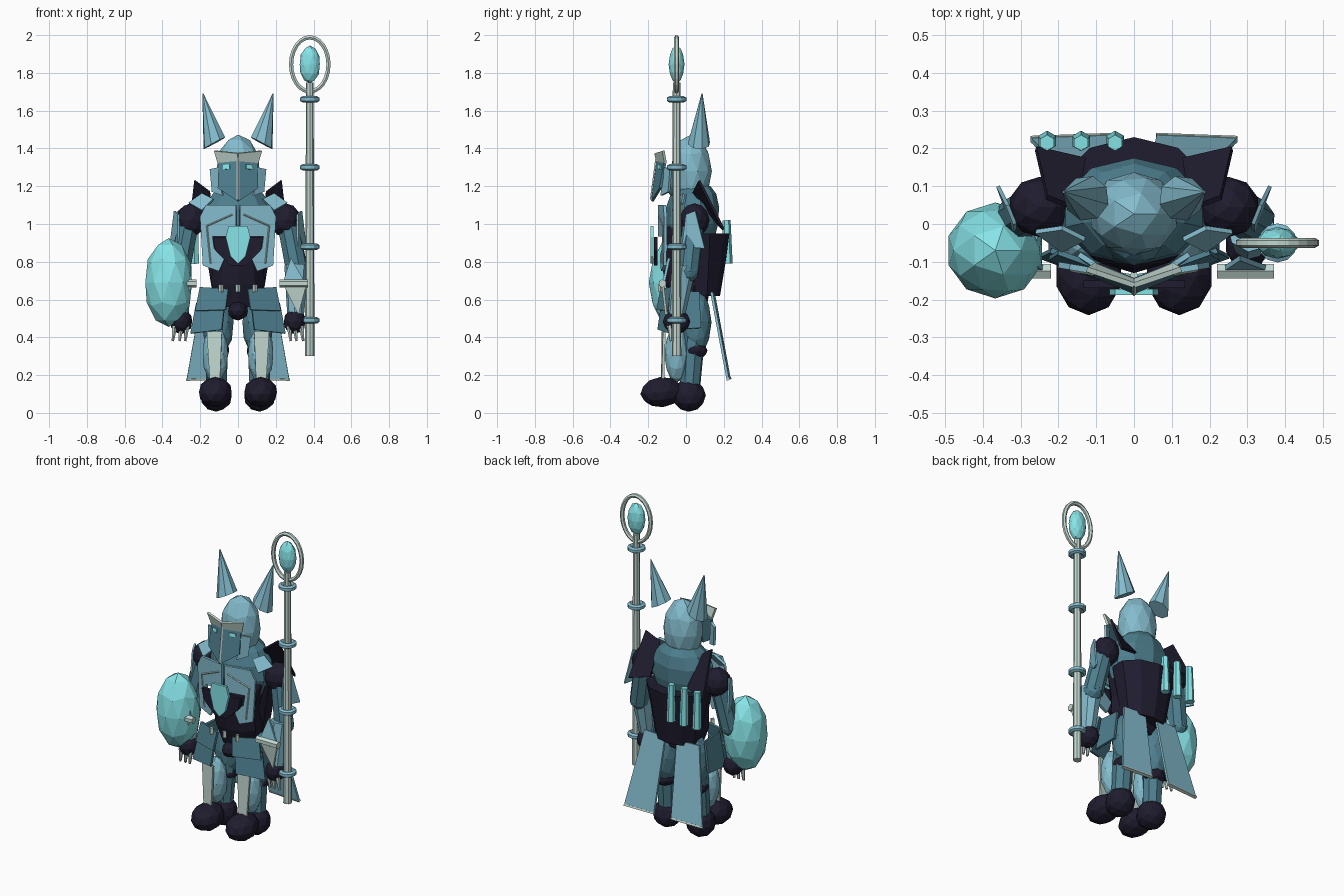
import bpy, bmesh, math
from mathutils import Vector, Matrix


def material(name, rgb):
    m = bpy.data.materials.new(name)
    m.diffuse_color = (*rgb, 1)
    return m


DARK = material("dark_navy", (0.014, 0.012, 0.028))
TEAL = material("deep_teal", (0.075, 0.21, 0.27))
BLUE = material("pale_blue", (0.23, 0.50, 0.61))
CYAN = material("bright_cyan", (0.24, 0.77, 0.80))
BONE = material("bone_grey", (0.54, 0.68, 0.63))


def finish(name, bm, mat):
    bmesh.ops.recalc_face_normals(bm, faces=bm.faces)
    me = bpy.data.meshes.new(name)
    bm.to_mesh(me)
    bm.free()
    me.materials.append(mat)
    ob = bpy.data.objects.new(name, me)
    bpy.context.collection.objects.link(ob)
    return ob


def flip(p, s):
    return Vector((p[0] * s, p[1], p[2]))


def ball(name, loc, radii, mat, sub=2, tilt=0):
    bm = bmesh.new()
    bmesh.ops.create_icosphere(bm, subdivisions=sub, radius=1)
    m = Matrix.Translation(loc) @ Matrix.Rotation(tilt, 4, 'X') @ Matrix.Diagonal((*radii, 1))
    bm.transform(m)
    return finish(name, bm, mat)


def rod(name, p, q, r1, r2, mat, sides=8):
    p, q = Vector(p), Vector(q)
    bm = bmesh.new()
    bmesh.ops.create_cone(bm, cap_ends=True, segments=sides, radius1=r1, radius2=r2, depth=(q - p).length)
    rot = (q - p).to_track_quat('Z', 'Y').to_matrix().to_4x4()
    bm.transform(Matrix.Translation((p + q) / 2) @ rot)
    return finish(name, bm, mat)


def plate(name, pts, mat, thick=0.014):
    # flat polygon given a thickness along its own normal
    pts = [Vector(p) for p in pts]
    n = Vector()
    for a, b in zip(pts, pts[1:] + pts[:1]):
        n += a.cross(b)
    n = n.normalized() * thick / 2
    bm = bmesh.new()
    front = [bm.verts.new(p + n) for p in pts]
    back = [bm.verts.new(p - n) for p in pts]
    bm.faces.new(front)
    bm.faces.new(back[::-1])
    k = len(pts)
    for i in range(k):
        j = (i + 1) % k
        bm.faces.new((front[j], front[i], back[i], back[j]))
    return finish(name, bm, mat)


def loft(name, rings, mat, sides=10):
    # rings: (z, centre y, half width, half depth)
    bm = bmesh.new()
    loops = []
    for z, cy, rx, ry in rings:
        angles = [2 * math.pi * (i + 0.5) / sides for i in range(sides)]
        loops.append([bm.verts.new((rx * math.cos(a), cy + ry * math.sin(a), z)) for a in angles])
    for lo, hi in zip(loops, loops[1:]):
        for i in range(sides):
            j = (i + 1) % sides
            bm.faces.new((lo[i], lo[j], hi[j], hi[i]))
    bm.faces.new(loops[0][::-1])
    bm.faces.new(loops[-1])
    return finish(name, bm, mat)


def ring(name, loc, ra, rb, tube, mat, upright=False, seg=24):
    bm = bmesh.new()
    loops = []
    for i in range(seg):
        a = 2 * math.pi * i / seg
        row = []
        for k in range(6):
            t = 2 * math.pi * (k + 0.5) / 6
            x = (ra + tube * math.cos(t)) * math.cos(a)
            y = (rb + tube * math.cos(t)) * math.sin(a)
            z = tube * math.sin(t)
            row.append(bm.verts.new(Vector(loc) + Vector((x, z, y) if upright else (x, y, z))))
        loops.append(row)
    for i in range(seg):
        a, b = loops[i], loops[(i + 1) % seg]
        for k in range(6):
            m = (k + 1) % 6
            bm.faces.new((a[k], b[k], b[m], a[m]))
    return finish(name, bm, mat)


# staff with collars, hoop and gem
SX, SY = 0.38, -0.05
rod("staff_shaft", (SX, SY, 0.30), (SX, SY, 1.75), 0.025, 0.02, BONE)
for z in (0.49, 0.88, 1.30, 1.66):
    ring("staff_collar", (SX, SY, z), 0.037, 0.037, 0.017, BLUE, seg=12)
ring("staff_hoop", (SX, SY, 1.845), 0.099, 0.143, 0.013, BONE, True)
ball("staff_gem", (SX, SY, 1.845), (0.056, 0.042, 0.1), CYAN)

# round orb shield
ball("orb_shield", (-0.367, -0.07, 0.69), (0.13, 0.127, 0.235), CYAN)

# torso
loft("waist", [(0.56, 0.02, 0.11, 0.09), (0.68, 0.01, 0.15, 0.12), (0.8, 0.0, 0.14, 0.13),
               (0.95, 0.01, 0.18, 0.13), (1.02, 0.03, 0.19, 0.12)], DARK)
loft("upper_chest", [(0.88, 0.03, 0.16, 0.11), (1.0, 0.03, 0.2, 0.14), (1.09, 0.035, 0.19, 0.14),
                     (1.16, 0.04, 0.14, 0.12), (1.2, 0.04, 0.09, 0.09)], TEAL)
loft("back_pack", [(0.62, 0.08, 0.14, 0.1), (0.8, 0.08, 0.17, 0.13), (0.95, 0.08, 0.2, 0.15)], DARK)
ball("pelvis", (0, -0.05, 0.54), (0.055, 0.08, 0.05), DARK)
for x in (-0.23, -0.14, -0.05):
    rod("back_tube", (x, 0.22, 0.79), (x, 0.215, 1.02), 0.027, 0.021, CYAN, 6)
for x in (-0.09, 0, 0.09):
    rod("belt_stud", (x, -0.135, 0.64), (x, -0.135, 0.68), 0.013, 0.013, BONE, 4)

# chest gem and its setting
V = [(0.135, 0.93), (0.12, 0.86), (0.04, 0.78)]
plate("gem_setting", [(x, -0.16, z) for x, z in V] + [(-x, -0.16, z) for x, z in V[::-1]], DARK, 0.02)
G = [(0.05, 0.99), (0.065, 0.93), (0.04, 0.83)]
plate("chest_gem", [(x, -0.18, z) for x, z in G] + [(0, -0.18, 0.79)]
      + [(-x, -0.18, z) for x, z in G[::-1]], CYAN, 0.016)

# head
ball("helmet", (0, 0.027, 1.28), (0.12, 0.11, 0.193), BLUE)
ball("inner_head", (0, -0.01, 1.22), (0.09, 0.1, 0.11), TEAL)
rod("nose_ridge", (0, -0.184, 1.13), (0, -0.155, 1.35), 0.007, 0.007, BONE, 4)

for s in (-1, 1):
    def P(*pts):
        return [flip(p, s) for p in pts]

    # horns, with the base slanted down towards the outside
    horn = rod("horn", *P((0.125, 0.068, 1.428), (0.186, 0.085, 1.69)), 0.061, 0.003, BLUE)
    for v in horn.data.vertices:
        if v.co.z < 1.5:
            v.co.z -= 0.3 * (abs(v.co.x) - 0.125)

    # face mask, brow, eyes and cheeks
    plate("face_mask", P((0, -0.15, 1.34), (0.1, -0.11, 1.33), (0.105, -0.135, 1.19), (0, -0.178, 1.12)), TEAL)
    plate("brow", P((0, -0.15, 1.33), (0, -0.162, 1.375), (0.125, -0.12, 1.388), (0.105, -0.108, 1.32)), BONE)
    plate("eye", P((0.042, -0.147, 1.315), (0.078, -0.132, 1.312), (0.078, -0.136, 1.288), (0.042, -0.151, 1.292)),
          CYAN, 0.009)
    plate("cheek", P((0.1, -0.11, 1.3), (0.146, -0.08, 1.29), (0.135, -0.09, 1.17), (0.08, -0.13, 1.15)), BLUE)

    # breastplate half with trim
    def chest(x, z, lift=0.0):
        return (x * s, -0.142 + 0.17 * x - lift, z)
    outline = [(0.01, 1.1), (0.17, 1.1), (0.2, 1.04), (0.185, 0.78), (0.1, 0.75),
               (0.065, 0.83), (0.125, 0.87), (0.135, 0.935), (0.01, 0.935)]
    plate("breastplate", [chest(*p) for p in outline], BLUE, 0.016)
    for a, b in (((0.03, 1.05), (0.165, 0.99)), ((0.165, 0.99), (0.145, 0.79))):
        rod("breast_trim", chest(*a, 0.009), chest(*b, 0.009), 0.004, 0.004, BONE, 4)

    # shoulders
    ball("shoulder", flip((0.25, 0.045, 1.02), s), (0.082, 0.08, 0.09), DARK)
    plate("collar_wing", P((0.13, 0.17, 1.0), (0.26, 0.2, 0.97), (0.23, 0.07, 1.23), (0.15, 0.04, 1.17)), DARK)
    plate("shoulder_strap", P((0.13, -0.04, 1.13), (0.19, -0.01, 1.16), (0.26, -0.02, 1.11), (0.19, -0.07, 1.07)), BLUE)
    plate("arm_guard", P((0.315, -0.02, 0.88), (0.36, 0.1, 0.87), (0.335, 0.05, 1.07), (0.315, 0.0, 1.05)), BLUE, 0.01)

    # arms, hands and claws
    rod("upper_arm", *P((0.265, 0.04, 1.0), (0.315, 0.01, 0.74)), 0.058, 0.06, TEAL)
    ball("elbow", flip((0.315, 0.01, 0.75), s), (0.058, 0.06, 0.06), TEAL)
    rod("forearm", *P((0.31, -0.01, 0.78), (0.305, -0.05, 0.52)), 0.065, 0.045, BLUE)
    plate("bracer_top", P((0.28, -0.09, 0.82), (0.36, -0.12, 0.68), (0.235, -0.12, 0.68)), BLUE)
    plate("bracer_point", P((0.235, -0.125, 0.69), (0.365, -0.125, 0.69), (0.32, -0.105, 0.52)), BONE)
    rod("bracer_bar", *P((0.22, -0.125, 0.685), (0.37, -0.125, 0.685)), 0.022, 0.022, BONE, 6)
    ball("hand", flip((0.3, -0.05, 0.483), s), (0.06, 0.073, 0.066), DARK)
    for x in (0.27, 0.3, 0.335):
        rod("claw", *P((x, -0.085, 0.46), (x + 0.01, -0.08, 0.38)), 0.015, 0.007, BONE, 6)

    # hip plates and tail panels
    plate("hip_plate_lower", P((0.07, -0.125, 0.58), (0.22, -0.07, 0.58), (0.25, -0.085, 0.42),
                               (0.085, -0.145, 0.44)), TEAL)
    plate("hip_plate_upper", P((0.05, -0.13, 0.655), (0.2, -0.075, 0.665), (0.225, -0.09, 0.54),
                               (0.065, -0.15, 0.545)), TEAL)
    plate("hip_side", P((0.18, -0.07, 0.65), (0.18, 0.07, 0.64), (0.21, 0.08, 0.45), (0.22, -0.07, 0.44)), TEAL)
    plate("tail_panel", P((0.04, 0.145, 0.64), (0.19, 0.135, 0.64), (0.272, 0.222, 0.175), (0.06, 0.23, 0.18)), BLUE)
    plate("tail_hem", P((0.06, 0.229, 0.188), (0.27, 0.221, 0.183), (0.274, 0.225, 0.173), (0.058, 0.233, 0.178)),
          BONE, 0.018)

    # legs
    ball("thigh", flip((0.105, 0.055, 0.48), s), (0.085, 0.08, 0.18), TEAL)
    rod("shin", *P((0.11, 0.04, 0.4), (0.115, 0.02, 0.12)), 0.062, 0.055, TEAL)
    ball("knee_joint", flip((0.11, 0.045, 0.33), s), (0.067, 0.069, 0.05), DARK)
    ball("greave", flip((0.12, -0.05, 0.31), s), (0.07, 0.065, 0.15), BLUE)
    plate("greave_plate", P((0.085, -0.122, 0.43), (0.165, -0.115, 0.43), (0.15, -0.122, 0.18),
                            (0.095, -0.125, 0.18)), BONE)

    # boots
    ball("boot_toe", flip((0.12, -0.13, 0.11), s), (0.09, 0.112, 0.08), DARK, 2, 0.1)
    ball("boot_heel", flip((0.115, 0.015, 0.093), s), (0.086, 0.09, 0.087), DARK)
